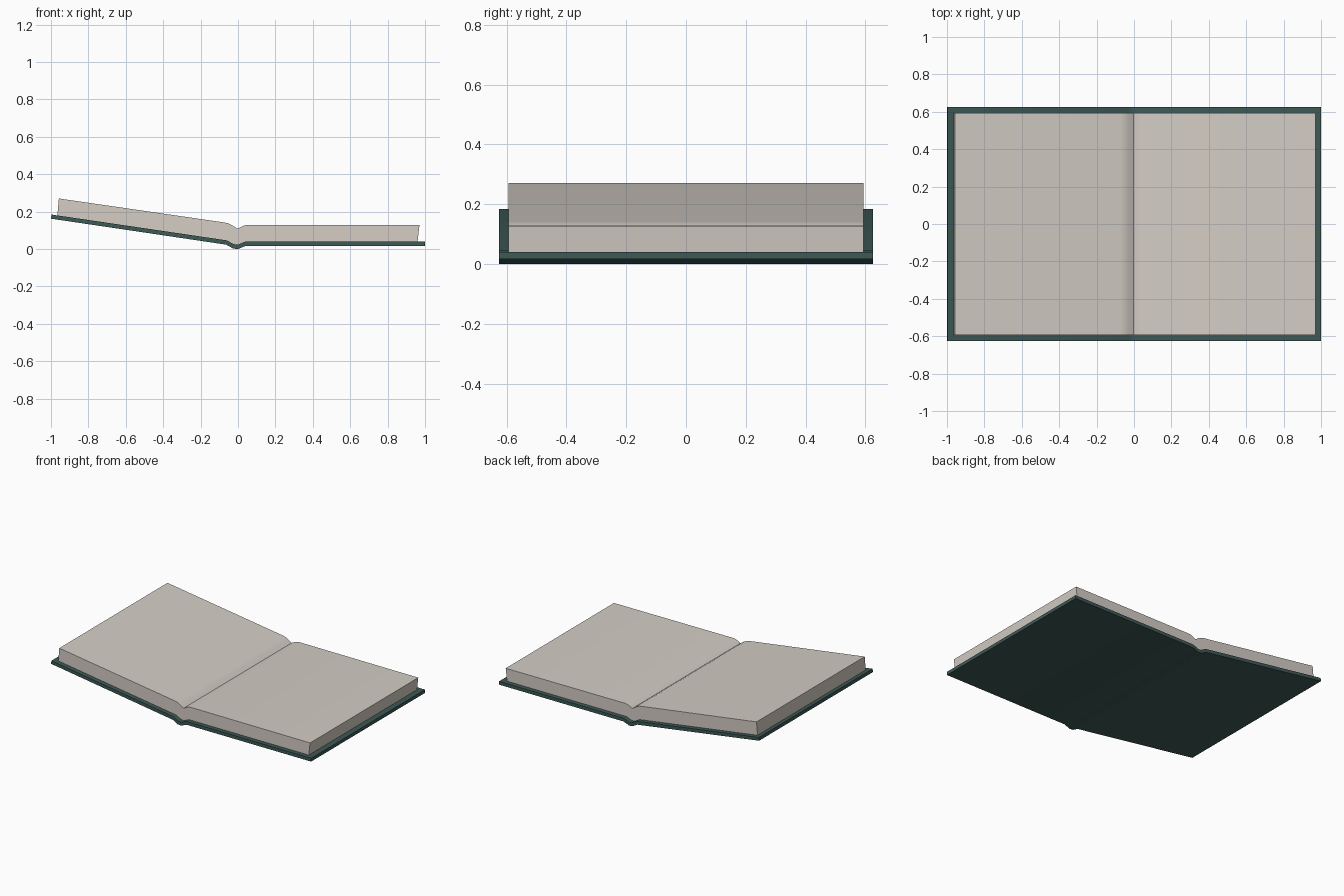
import bpy, bmesh, math

if "Cube" in bpy.data.objects:
    bpy.data.objects.remove(bpy.data.objects["Cube"])

def material(name, rgb):
    m = bpy.data.materials.new(name)
    m.diffuse_color = (*rgb, 1)
    m.use_nodes = True
    m.node_tree.nodes["Principled BSDF"].inputs["Base Color"].default_value = m.diffuse_color
    return m

def slab(name, stations, half_depth, mat):
    """Sweep along y a strip given as (top x, top z, bottom x, bottom z) stations."""
    bm = bmesh.new()
    rings = []
    for tx, tz, bx, bz in stations:
        rings.append([bm.verts.new(p) for p in (
            (tx, -half_depth, tz), (tx, half_depth, tz),
            (bx, half_depth, bz), (bx, -half_depth, bz))])
    for a, b in zip(rings, rings[1:]):
        for i in range(4):
            j = (i + 1) % 4
            bm.faces.new((a[i], a[j], b[j], b[i]))
    bm.faces.new(rings[0])
    bm.faces.new(rings[-1])
    bmesh.ops.recalc_face_normals(bm, faces=bm.faces)
    mesh = bpy.data.meshes.new(name)
    bm.to_mesh(mesh)
    bm.free()
    ob = bpy.data.objects.new(name, mesh)
    bpy.context.collection.objects.link(ob)
    mesh.materials.append(mat)
    bpy.context.view_layer.objects.active = ob
    ob.select_set(True)
    bpy.ops.object.shade_smooth_by_angle(angle=math.radians(30))
    ob.select_set(False)
    return ob

green = material("dark green cloth", (0.047, 0.100, 0.092))
paper = material("warm grey paper", (0.66, 0.61, 0.56))

# Hard cover: raised left board, folded spine, flat right board
slab("cover", [
    (-0.997, 0.184, -1.0, 0.162),
    (-0.060, 0.046, -0.063, 0.023),
    (-0.022, 0.025, -0.026, 0.002),
    (0.000, 0.023, 0.000, 0.000),
    (0.040, 0.040, 0.043, 0.017),
    (1.0, 0.040, 1.0, 0.017)], 0.625, green)

# Page block: both halves rounding down into the central gutter
slab("pages", [
    (-0.958, 0.270, -0.966, 0.178),
    (-0.075, 0.142, -0.075, 0.046),
    (-0.052, 0.137, -0.056, 0.043),
    (-0.030, 0.126, -0.030, 0.028),
    (-0.003, 0.108, 0.000, 0.021),
    (0.020, 0.120, 0.020, 0.030),
    (0.034, 0.126, 0.040, 0.038),
    (0.052, 0.129, 0.056, 0.038),
    (0.970, 0.127, 0.960, 0.038)], 0.594, paper)
